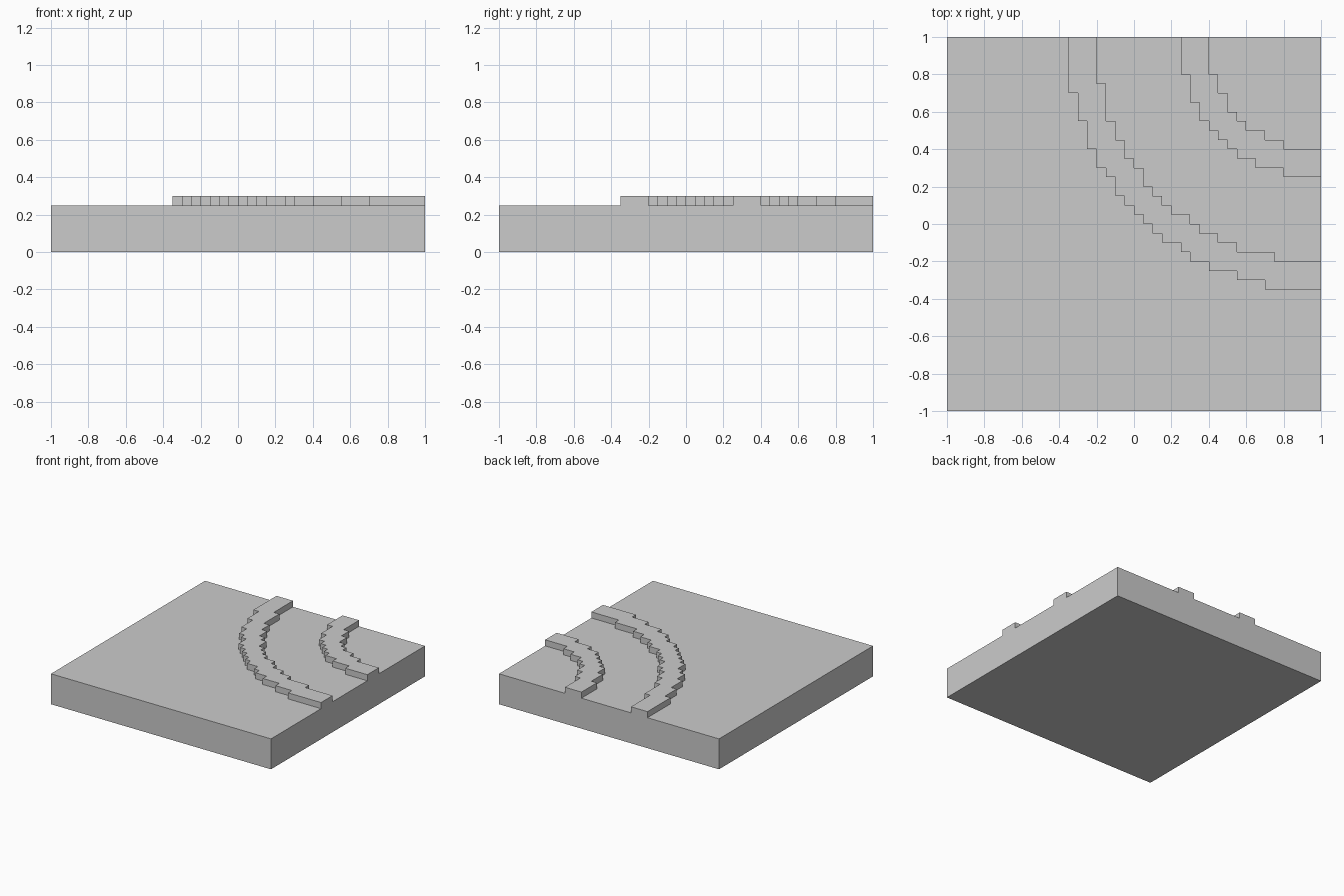
import bpy
import bmesh

if "Cube" in bpy.data.objects:
    bpy.data.objects.remove(bpy.data.objects["Cube"])

STEP = 0.05          # grid size of the stair-stepped curves
BASE_TOP = 0.25
RAIL_TOP = 0.30


def prism(name, outline, z0, z1):
    """Extrude a counter-clockwise xy outline from z0 to z1."""
    bm = bmesh.new()
    face = bm.faces.new([bm.verts.new((x, y, z0)) for x, y in outline])
    top = bmesh.ops.extrude_face_region(bm, geom=[face], use_keep_orig=True)["geom"]
    bmesh.ops.translate(bm, vec=(0, 0, z1 - z0),
                        verts=[v for v in top if isinstance(v, bmesh.types.BMVert)])
    bmesh.ops.recalc_face_normals(bm, faces=bm.faces)
    mesh = bpy.data.meshes.new(name)
    bm.to_mesh(mesh)
    bm.free()
    obj = bpy.data.objects.new(name, mesh)
    bpy.context.collection.objects.link(obj)
    return obj


def stepped_arc(x_start, ys):
    """Stair-step quarter arc from the back edge to the right edge.
    ys are the step depths up to the diagonal; the rest is mirrored."""
    half = [(round(x_start + i * STEP, 3), y) for i, y in enumerate(ys)]
    corners = half + [(y, x) for x, y in reversed(half) if x != y]
    points = [(corners[0][0], 1)]
    for i, (x, y) in enumerate(corners):
        points.append((x, y))
        next_x = corners[i + 1][0] if i + 1 < len(corners) else 1
        points.append((next_x, y))
    return points


def rail(name, outer, inner):
    outline = stepped_arc(*outer) + stepped_arc(*inner)[::-1]
    return prism(name, outline, BASE_TOP, RAIL_TOP)


# Square base slab
prism("base_slab", [(-1, -1), (1, -1), (1, 1), (-1, 1)], 0, BASE_TOP)

# Two curved rails around the back right corner
rail("outer_rail",
     (-0.35, [0.7, 0.55, 0.4, 0.3, 0.25, 0.15, 0.1, 0.05]),
     (-0.2, [0.75, 0.55, 0.45, 0.35, 0.3, 0.2, 0.15]))
rail("inner_rail",
     (0.25, [0.8, 0.65, 0.55, 0.5, 0.45]),
     (0.4, [0.8, 0.7, 0.6, 0.55]))
